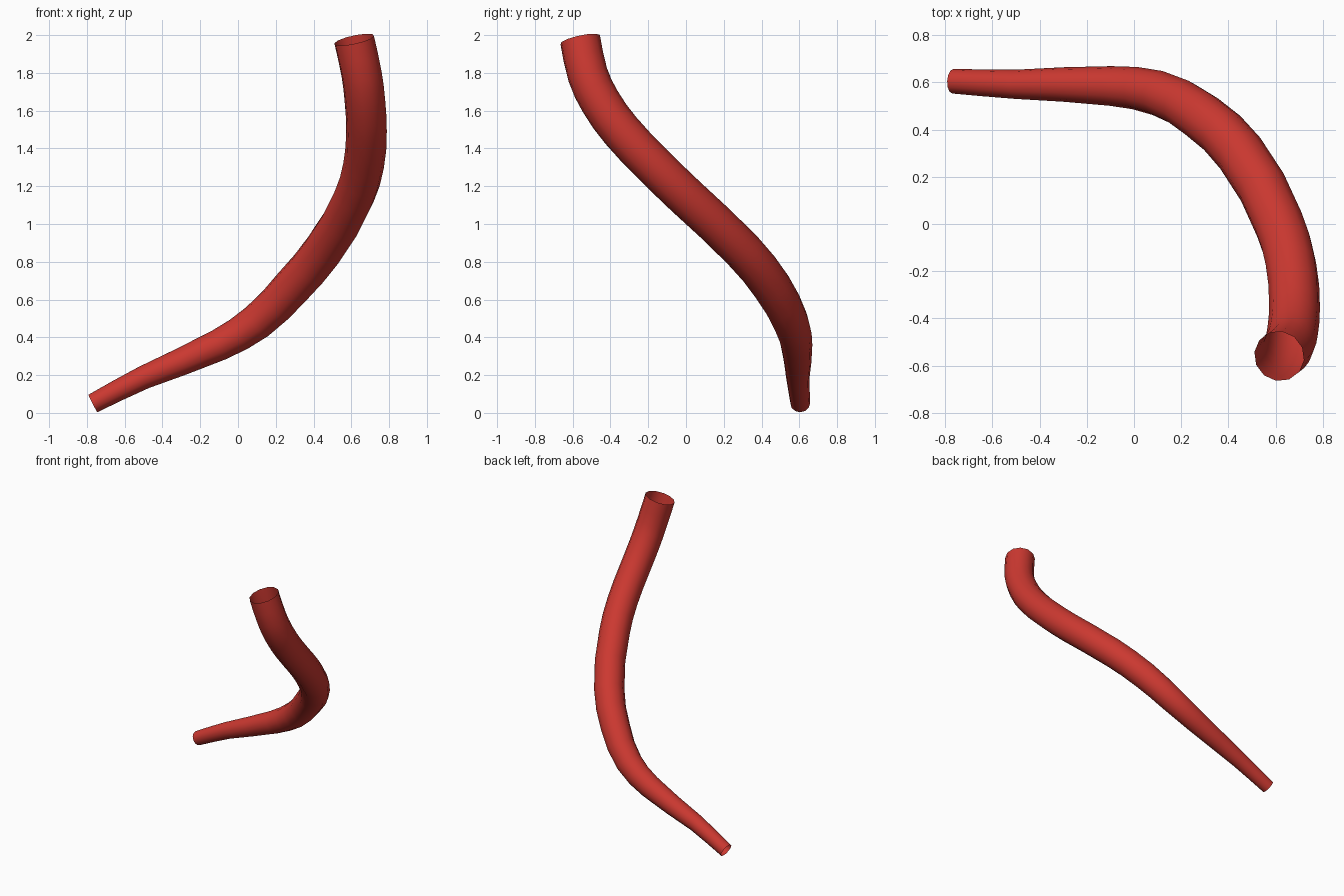
import bpy
import math

cube = bpy.data.objects.get("Cube")
if cube:
    bpy.data.objects.remove(cube, do_unlink=True)

# Plain red surface
red = bpy.data.materials.new("red")
red.use_nodes = True
colour = (0.6, 0.04, 0.03, 1)
red.diffuse_color = colour
red.node_tree.nodes["Principled BSDF"].inputs["Base Color"].default_value = colour

# Centre line from the narrow low end to the wide top end: x, y, z, radius
path = [
    (-0.768, 0.605, 0.05, 0.052),
    (-0.50, 0.592, 0.187, 0.062),
    (-0.10, 0.585, 0.36, 0.084),
    (0.10, 0.555, 0.482, 0.096),
    (0.285, 0.457, 0.665, 0.104),
    (0.45, 0.30, 0.86, 0.107),
    (0.615, 0.0, 1.145, 0.108),
    (0.665, -0.17, 1.31, 0.108),
    (0.68, -0.345, 1.495, 0.108),
    (0.672, -0.455, 1.65, 0.108),
    (0.655, -0.52, 1.79, 0.108),
    (0.615, -0.56, 1.976, 0.108),
]

# Tapered tube with twelve sides, open at both ends
curve = bpy.data.curves.new("tube_path", "CURVE")
curve.dimensions = "3D"
curve.resolution_u = 2
curve.bevel_depth = 1
curve.bevel_resolution = 4
curve.use_fill_caps = False
spline = curve.splines.new("BEZIER")
spline.bezier_points.add(len(path) - 1)
for point, (x, y, z, radius) in zip(spline.bezier_points, path):
    point.co = (x, y, z)
    point.radius = radius
    point.handle_left_type = point.handle_right_type = "AUTO"
curve.materials.append(red)

tube = bpy.data.objects.new("curved_tube", curve)
bpy.context.collection.objects.link(tube)
bpy.ops.object.select_all(action="DESELECT")
tube.select_set(True)
bpy.context.view_layer.objects.active = tube
bpy.ops.object.convert(target="MESH")
bpy.ops.object.shade_smooth_by_angle(angle=math.radians(40))
